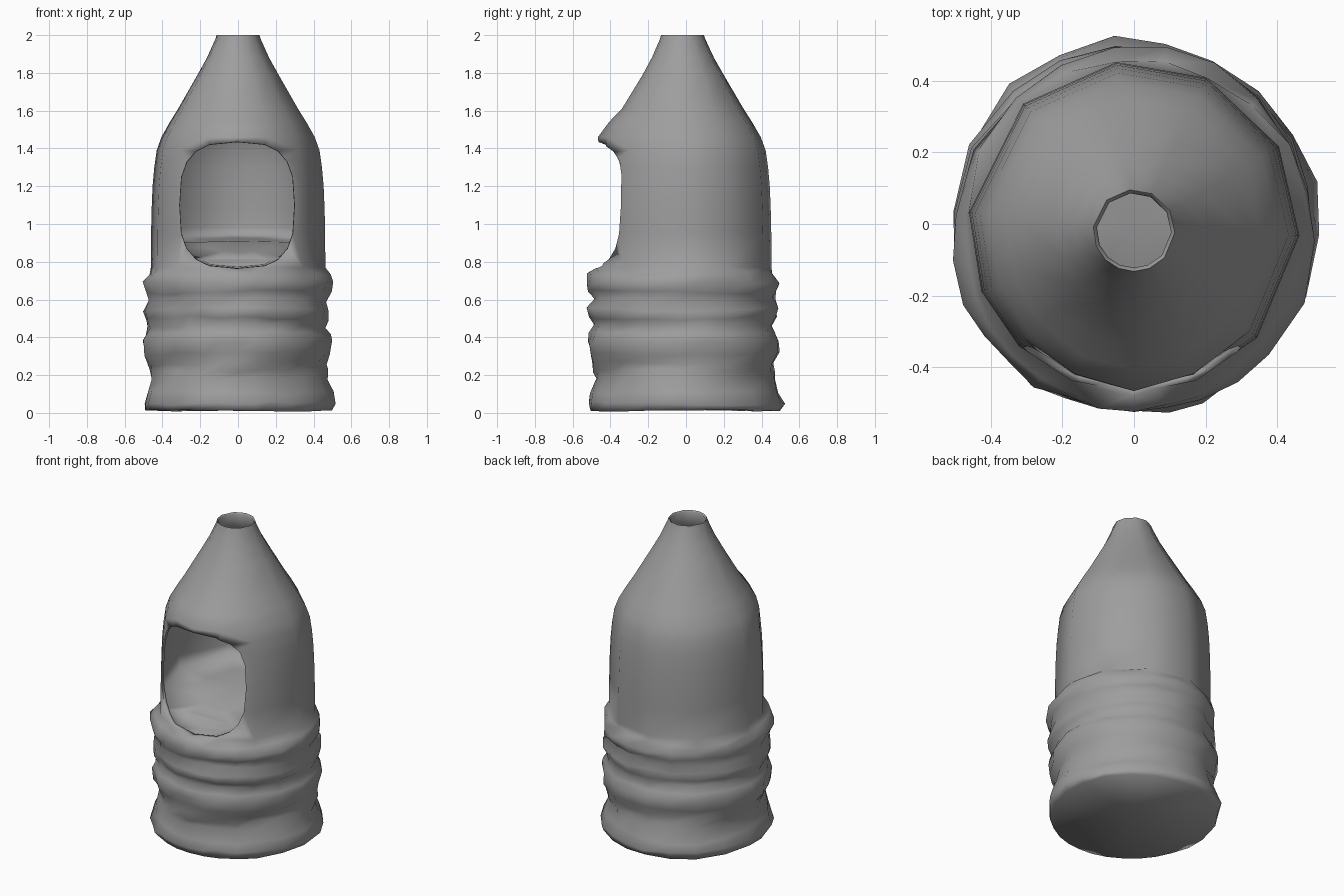
import bpy, bmesh, math, random
from math import sin, cos, pi, radians

if "Cube" in bpy.data.objects:
    bpy.data.objects.remove(bpy.data.objects["Cube"])

random.seed(4)
# corner directions of the low-poly upper body; the ribs have twice as many
CORNERS = [radians(d) for d in (-3, 29, 64, 96, 132, 175, 203, 226, 248, 270, 292, 318)]
FINE = []
for k, a in enumerate(CORNERS):
    b = CORNERS[k + 1] if k + 1 < len(CORNERS) else CORNERS[0] + 2 * pi
    FINE += [a, (a + b) / 2]

# (radius, z) from the base up the ribbed part
RIBS = [(.495, .012), (.51, .05), (.49, .11), (.462, .18), (.468, .225), (.468, .26),
        (.49, .31), (.502, .38), (.485, .42), (.468, .46), (.487, .50), (.497, .55),
        (.47, .60), (.492, .64), (.503, .69), (.48, .735)]
# smooth upper body (radius, z, forward bulge over the window), then back down inside
OUTER = [(.463, .77, 0), (.462, .95, 0), (.459, 1.08, 0), (.454, 1.2, 0),
         (.445, 1.3, 0), (.432, 1.39, .02), (.407, 1.46, .05), (.362, 1.54, .035),
         (.318, 1.61, .01), (.215, 1.79, 0), (.165, 1.88, 0), (.12, 1.98, 0)]
INNER = [(.114, 2.0, 0), (.104, 1.99, 0), (.15, 1.88, 0), (.2, 1.79, 0), (.302, 1.61, .01),
         (.346, 1.54, .035), (.39, 1.46, .05), (.415, 1.39, .02), (.428, 1.3, 0),
         (.437, 1.2, 0), (.442, 1.08, 0), (.445, .98, 0)]


def make_object(name, bm):
    bmesh.ops.recalc_face_normals(bm, faces=bm.faces)
    me = bpy.data.meshes.new(name)
    bm.to_mesh(me)
    bm.free()
    ob = bpy.data.objects.new(name, me)
    bpy.context.collection.objects.link(ob)
    return ob


def rib_ring(bm, r, z, wobble):
    p1, p2 = random.uniform(0, 6.28), random.uniform(0, 6.28)
    out = []
    for a in FINE:
        rr = r + wobble * (.5 * sin(3 * a + p1) + random.uniform(-.6, .6))
        zz = z + wobble * (.5 * sin(2 * a + p2) + random.uniform(-.4, .4))
        out.append(bm.verts.new((rr * cos(a), 1.015 * rr * sin(a) - .03 * z, zz)))
    return out


def body_ring(bm, r, z, bulge=0, floor=False):
    oy = -.008 - .01 * max(0, (z - 1.4) / .6)
    out = []
    for a in CORNERS:
        rr = r + bulge * max(0, -sin(a)) ** 5
        y = rr * sin(a) + oy
        # inner bed drops toward the window and rises a little at the back
        dz = (.45 * min(0, y + .1) + .1 * max(0, y)) if floor else 0
        out.append(bm.verts.new((rr * cos(a), y, z + dz)))
    return out


def stack(bm, rings):
    for a, b in zip(rings, rings[1:]):
        for i in range(len(a)):
            j = (i + 1) % len(a)
            bm.faces.new((a[i], a[j], b[j], b[i]))


def cap(bm, loop, z):
    c = bm.verts.new((0, 0, z))
    for i in range(len(loop)):
        bm.faces.new((loop[i], loop[(i + 1) % len(loop)], c))


# Hollow body with ribbed lower half
bm = bmesh.new()
ribs = [rib_ring(bm, r, z, .006 if i == 0 else .016) for i, (r, z) in enumerate(RIBS)]
shell = [body_ring(bm, *p) for p in OUTER + INNER]
shell += [body_ring(bm, r, z, 0, True) for r, z in ((.44, .90), (.22, .905))]
stack(bm, ribs)
stack(bm, shell)
cap(bm, ribs[0], .03)
cap(bm, shell[-1], .91)
# Join fine rib ring to the coarser body ring
n = len(CORNERS)
for k in range(n):
    f0, f1, f2 = (ribs[-1][(2 * k + d) % (2 * n)] for d in range(3))
    b0, b1 = shell[0][k], shell[0][(k + 1) % n]
    bm.faces.new((f0, f1, b0))
    bm.faces.new((f1, b1, b0))
    bm.faces.new((f1, f2, b1))
body = make_object("hollow_body", bm)

# Rounded window cutter
bm = bmesh.new()
ends = []
for y, grow in ((-.8, 1.14), (-.30, .99)):
    loop = []
    for i in range(20):
        a = 2 * pi * i / 20
        c, s = cos(a), sin(a)
        x = -.005 + .303 * grow * math.copysign(abs(c) ** .65, c)
        z = 1.1 + .322 * grow * math.copysign(abs(s) ** .65, s)
        loop.append(bm.verts.new((x, y, z)))
    ends.append(loop)
stack(bm, ends)
bm.faces.new(ends[0])
bm.faces.new(ends[1])
cutter = make_object("window_cutter", bm)
cutter.hide_render = True

# Cut the front opening
bpy.context.view_layer.objects.active = body
body.select_set(True)
mod = body.modifiers.new("window", 'BOOLEAN')
mod.operation = 'DIFFERENCE'
mod.solver = 'EXACT'
mod.object = cutter
bpy.ops.object.modifier_apply(modifier=mod.name)
bpy.data.objects.remove(cutter)
bpy.ops.object.shade_smooth_by_angle(angle=radians(110))

# Dark clay grey
mat = bpy.data.materials.new("dark_grey")
mat.diffuse_color = (.34, .34, .34, 1)
mat.use_nodes = True
mat.node_tree.nodes["Principled BSDF"].inputs["Base Color"].default_value = mat.diffuse_color
body.data.materials.clear()
body.data.materials.append(mat)
